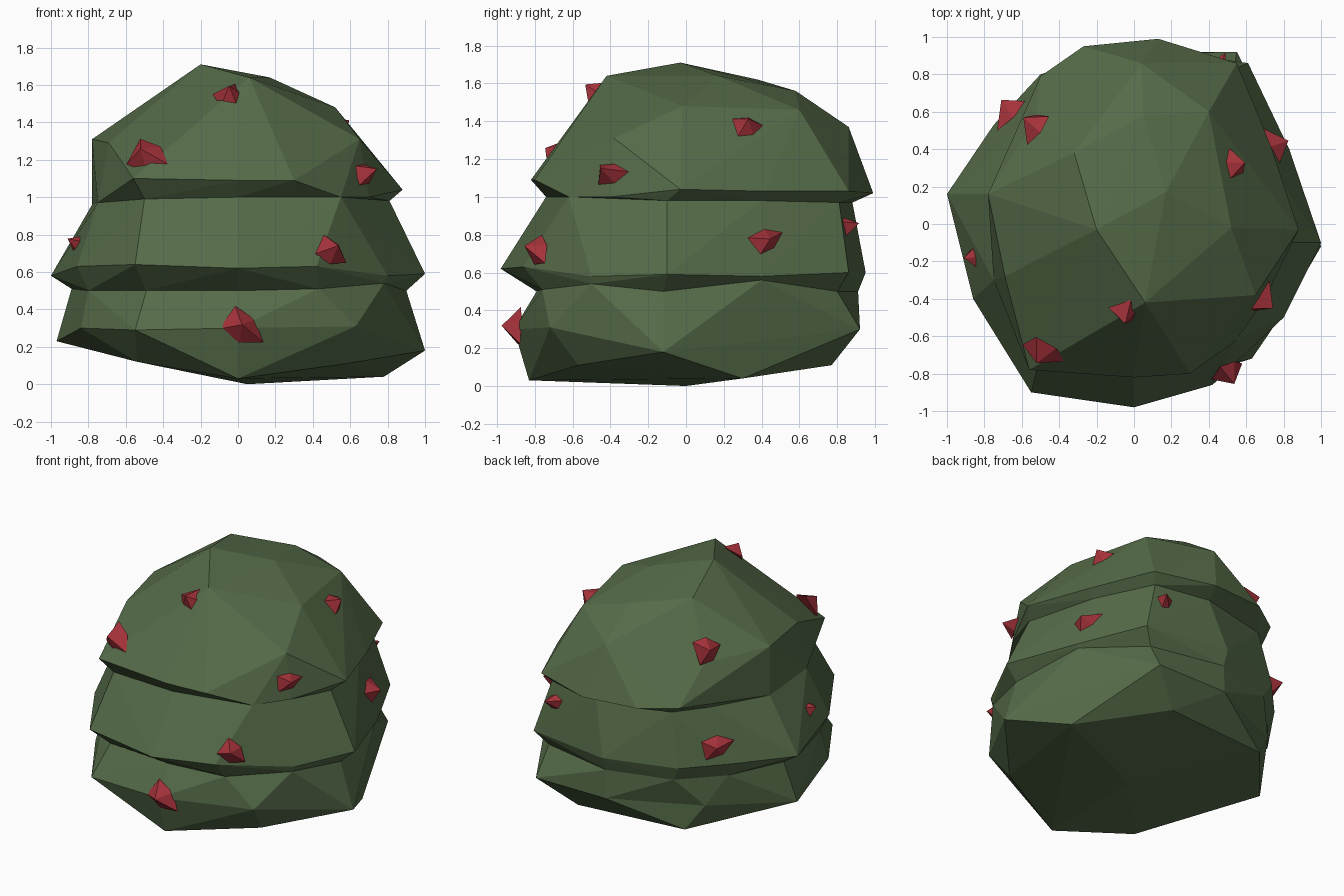
import bpy, bmesh, math
from mathutils import Vector


def material(name, rgb):
    m = bpy.data.materials.new(name)
    m.diffuse_color = (*rgb, 1)
    return m


leaf = material("leaf_green", (0.092, 0.148, 0.066))
red = material("berry_red", (0.38, 0.032, 0.043))


def hull(name, points, mat):
    """Faceted solid wrapped round a handful of corner points."""
    bm = bmesh.new()
    for p in points:
        bm.verts.new(p)
    res = bmesh.ops.convex_hull(bm, input=bm.verts[:])
    loose = [g for g in set(res["geom_interior"] + res["geom_unused"])
             if isinstance(g, bmesh.types.BMVert)]
    bmesh.ops.delete(bm, geom=loose, context='VERTS')
    bmesh.ops.recalc_face_normals(bm, faces=bm.faces[:])
    me = bpy.data.meshes.new(name)
    bm.to_mesh(me)
    bm.free()
    me.materials.append(mat)
    ob = bpy.data.objects.new(name, me)
    bpy.context.collection.objects.link(ob)


# Rings of the tiers; the recessed seams are shared by neighbours
base = [(0.05, 0, 0), (0, -.83, .03), (.78, .3, .04), (.58, -.57, .11),
        (-.54, -.64, .12), (-.97, .12, .23), (-.48, .7, .12), (.32, .77, .11),
        (1, -.12, .18)]
shelf = [(-.84, -.42, .30), (-.55, -.88, .29), (0, -.91, .30), (.63, -.72, .31),
         (.72, .37, .30), (.55, .92, .30), (0, .92, .30), (-.6, .64, .3),
         (-.97, .12, .23), (1, -.12, .18)]
low_seam = [(-.89, .16, .51), (-.8, -.38, .50), (-.49, -.75, .50), (0, -.79, .5),
            (.43, -.76, .51), (.78, -.5, .54), (.9, -.12, .50), (.81, .4, .56),
            (.53, .80, .50), (0, .91, .50), (-.45, .78, .50), (-.7, .52, .5)]
mid_rim = [(-1, .16, .58), (-.86, -.4, .63), (-.55, -.9, .64), (0, -.98, .62),
           (.42, -.86, .63), (.8, -.5, .58), (1, -.1, .59), (.83, .4, .58),
           (.61, .86, .60), (0, .95, .60), (-.5, .8, .60), (-.75, .53, .6)]
high_seam = [(-.78, .16, .96), (-.75, -.3, .97), (-.5, -.7, .99), (0, -.74, 1.),
             (.55, -.62, 1.), (.81, -.1, .98), (.68, .4, .98), (.5, .81, .97),
             (.1, .88, .97), (-.42, .76, .97), (-.58, .55, .97)]
top_rim = [(-.72, -.3, 1.), (-.56, -.78, 1.1), (0, -.82, 1.09), (.3, -.8, 1.09),
           (.7, -.4, 1.0), (.88, -.03, 1.04), (.73, .42, 1.03), (.55, .86, 1.03),
           (.13, .99, 1.02), (-.27, .95, 1.03), (-.5, .79, 1.03)]
crown = [(-.78, .16, 1.31), (-.69, -.28, 1.29), (-.2, -.03, 1.71),
         (.06, -.42, 1.64), (.65, -.38, 1.31), (.17, .17, 1.64),
         (.52, -.02, 1.48), (.40, .6, 1.46), (.05, .58, 1.56), (.04, .86, 1.37),
         (-.53, .55, 1.27), (-.32, .38, 1.62)]

hull("bottom_base", base + shelf, leaf)
hull("bottom_tier", shelf + low_seam, leaf)
hull("middle_tier", low_seam + mid_rim + high_seam, leaf)
hull("top_tier", high_seam + top_rim + crown, leaf)

# Berries: position, outward direction, half length, half width, tilt in degrees
berries = [((-.04, -.48, 1.54), (0, -.8, .6), .09, .07, -60),
           ((-.48, -.69, 1.22), (-.3, -.8, .4), .13, .08, -20),
           ((.69, -.40, 1.13), (.8, -.5, .3), .10, .055, 5),
           ((.51, -.79, .71), (.5, -.8, .3), .10, .065, -35),
           ((-.84, -.18, .75), (-.9, -.2, .4), .09, .06, 10),
           ((.03, -.90, .30), (.1, -1, .1), .13, .075, -35),
           ((.53, .33, 1.37), (.8, .2, .6), .11, .075, 5),
           ((.75, .43, .77), (.9, .4, .2), .12, .065, 25),
           ((.45, .85, .85), (.4, .9, .2), .06, .05, 25),
           ((-.54, .52, 1.36), (-.8, .5, .4), .10, .08, 10),
           ((-.67, .60, .73), (-.7, .7, .3), .12, .065, 15)]
for i, (pos, out, a, b, tilt) in enumerate(berries):
    n = Vector(out).normalized()
    side = Vector((0, 0, 1)).cross(n).normalized()
    up = n.cross(side)
    t = math.radians(tilt)
    u = side * math.cos(t) + up * math.sin(t)
    v = up * math.cos(t) - side * math.sin(t)
    c = Vector(pos) - n * .02
    # blunt wedge at one end, pointed at the other
    pts = [c + u * a, c - u * a * .8 + v * b, c - u * a * .8 - v * b,
           c + u * a * .2 + v * b, c + u * a * .2 - v * b,
           c - u * a * .15 + n * .095]
    hull(f"berry_{i + 1}", pts, red)
